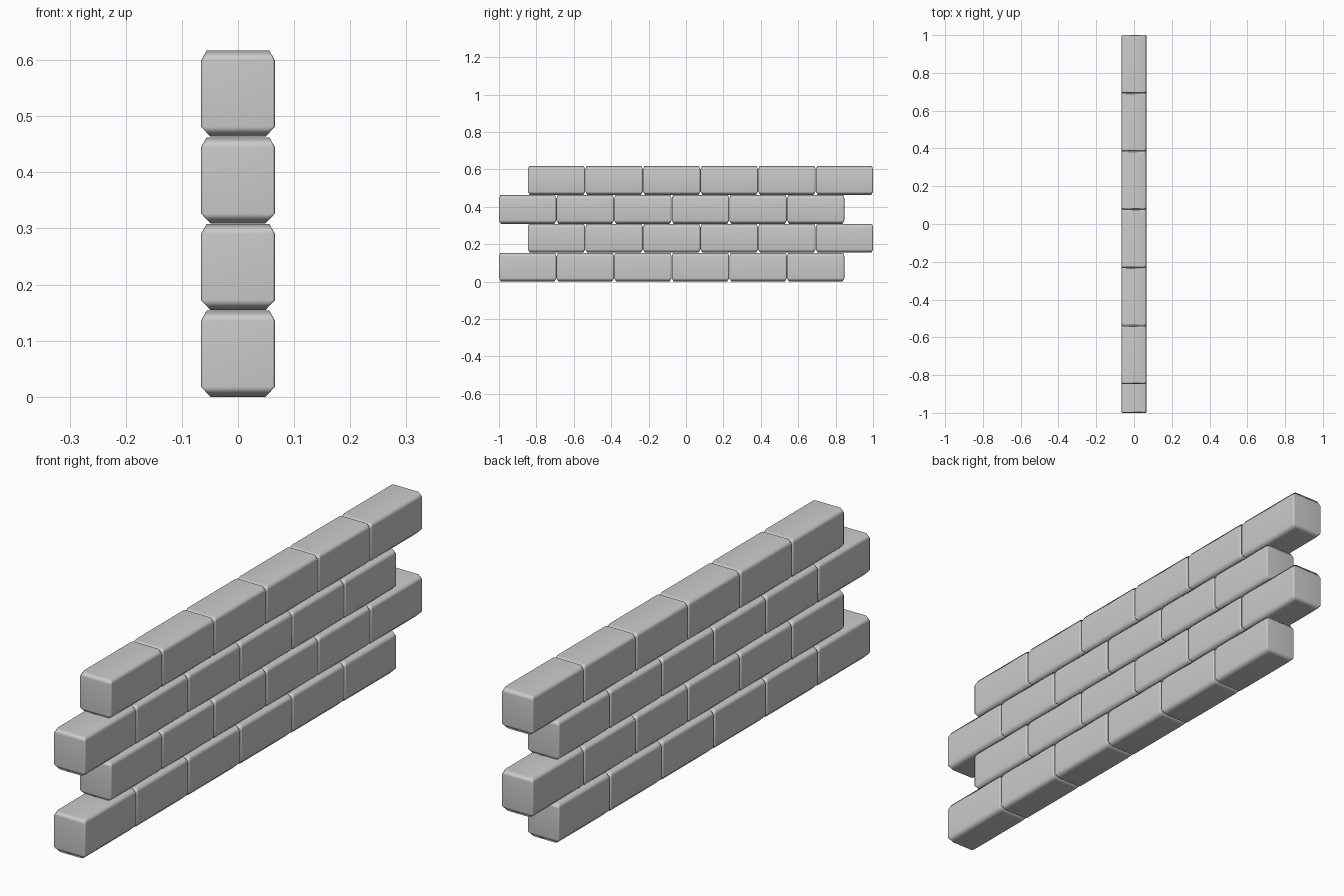
import bpy, bmesh, math

if "Cube" in bpy.data.objects:
    bpy.data.objects.remove(bpy.data.objects["Cube"])

PITCH_Y, PITCH_Z = 0.308, 0.1545
HEIGHT = 0.1535
ROWS, COLS = 4, 6

# Brick outline at each level: z, half width, half length
LEVELS = [
    (0.0, 0.049, 0.143),
    (0.018, 0.066, 0.1535),
    (HEIGHT - 0.018, 0.066, 0.1535),
    (HEIGHT, 0.056, 0.147),
]


def make_brick_mesh():
    """Chamfered block lofted through four eight-sided rings."""
    bm = bmesh.new()
    cx, cy = 0.004, 0.008
    rings = []
    for z, hx, hy in LEVELS:
        outline = [(hx, -hy + cy), (hx, hy - cy), (hx - cx, hy), (-hx + cx, hy),
                   (-hx, hy - cy), (-hx, -hy + cy), (-hx + cx, -hy), (hx - cx, -hy)]
        rings.append([bm.verts.new((x, y, z)) for x, y in outline])
    for low, high in zip(rings, rings[1:]):
        for i in range(8):
            j = (i + 1) % 8
            bm.faces.new((low[i], low[j], high[j], high[i]))
    bm.faces.new(rings[0][::-1])
    bm.faces.new(rings[-1])
    bmesh.ops.recalc_face_normals(bm, faces=bm.faces)
    mesh = bpy.data.meshes.new("brick")
    bm.to_mesh(mesh)
    bm.free()
    return mesh


# Running bond: odd rows shift by half a brick
brick_mesh = make_brick_mesh()
bricks = []
for row in range(ROWS):
    for col in range(COLS):
        brick = bpy.data.objects.new(f"brick_row{row + 1}_{col + 1}", brick_mesh)
        y = -1 + 0.1535 + col * PITCH_Y + (row % 2) * PITCH_Y / 2
        brick.location = (0, y, row * PITCH_Z)
        bpy.context.collection.objects.link(brick)
        bricks.append(brick)

# Soft bevels with flat main faces
bpy.context.view_layer.objects.active = bricks[0]
bricks[0].select_set(True)
bpy.ops.object.shade_smooth_by_angle(angle=math.radians(65))
for brick in bricks:
    normals = brick.modifiers.new("flat_faces", 'WEIGHTED_NORMAL')
    normals.keep_sharp = True
